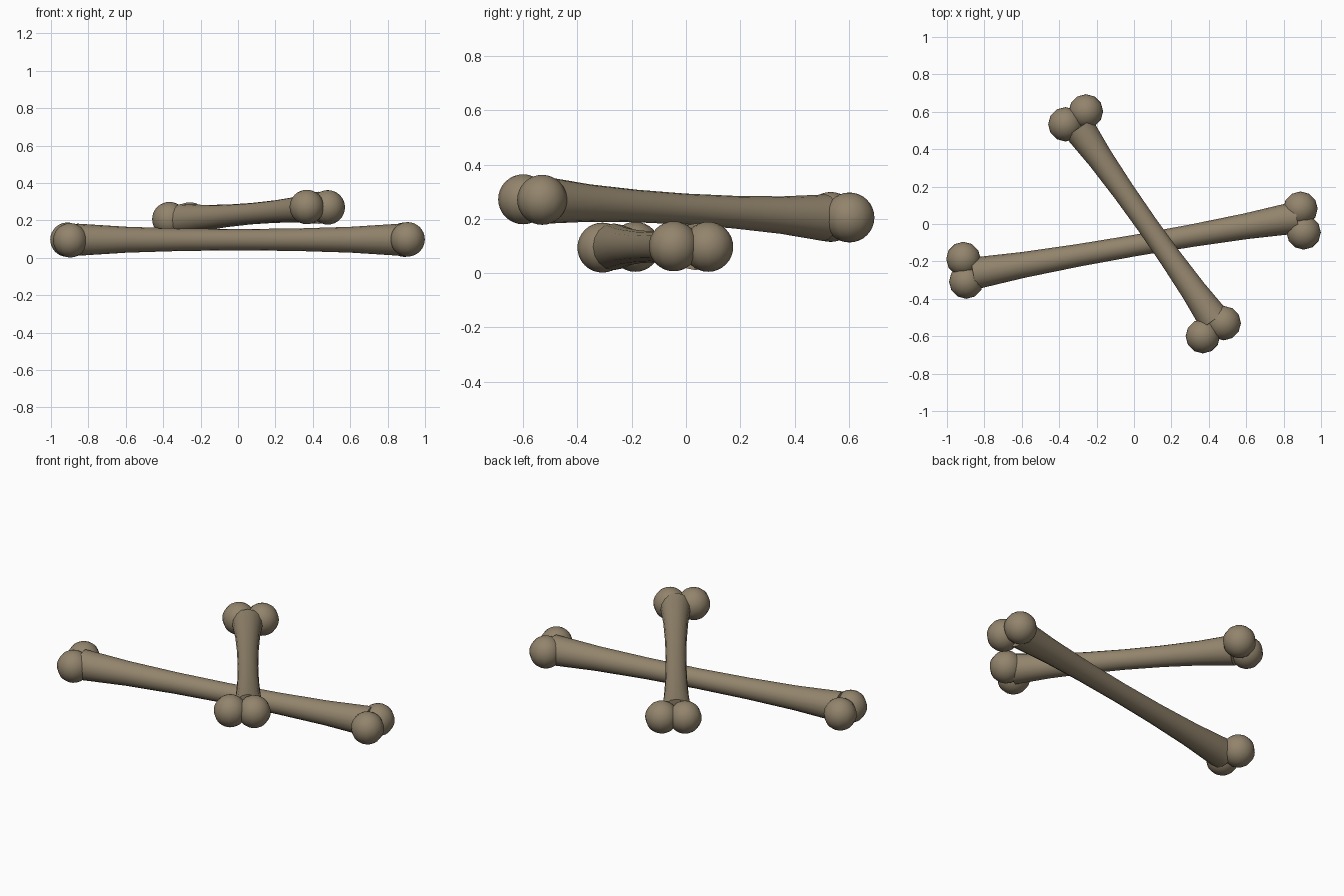
import bpy, bmesh, math
from mathutils import Vector, Matrix

cube = bpy.data.objects.get("Cube")
if cube:
    bpy.data.objects.remove(cube)

# Single bone colour
bone_mat = bpy.data.materials.new("dull bone brown")
bone_mat.use_nodes = True
colour = (0.29, 0.232, 0.152, 1)
bone_mat.diffuse_color = colour
bsdf = next(n for n in bone_mat.node_tree.nodes if n.type == 'BSDF_PRINCIPLED')
bsdf.inputs["Base Color"].default_value = colour
bsdf.inputs["Roughness"].default_value = 0.8

# Shaft profile: position along the half length, radius
HALF = [(0, 0.057), (0.35, 0.06), (0.69, 0.069), (1, 0.086)]
PROFILE = [(-t, r) for t, r in reversed(HALF[1:])] + HALF
SIDES = 16


def finish(name, bm):
    mesh = bpy.data.meshes.new(name)
    bmesh.ops.recalc_face_normals(bm, faces=bm.faces)
    bm.to_mesh(mesh)
    bm.free()
    mesh.materials.append(bone_mat)
    obj = bpy.data.objects.new(name, mesh)
    bpy.context.collection.objects.link(obj)
    bpy.ops.object.select_all(action='DESELECT')
    obj.select_set(True)
    bpy.context.view_layer.objects.active = obj
    bpy.ops.object.shade_smooth_by_angle(angle=math.radians(50))
    return obj


def shaft(name, start, end):
    """Waisted shaft, flaring towards both ends."""
    start, end = Vector(start), Vector(end)
    axis = (end - start).normalized()
    side = axis.cross(Vector((0, 0, 1))).normalized()
    up = side.cross(axis)
    bm = bmesh.new()
    rings = []
    for t, r in PROFILE:
        centre = start.lerp(end, (t + 1) / 2)
        angles = [math.tau * i / SIDES for i in range(SIDES)]
        rings.append([bm.verts.new(centre + r * (side * math.cos(a) + up * math.sin(a)))
                      for a in angles])
    for a, b in zip(rings, rings[1:]):
        for i in range(SIDES):
            j = (i + 1) % SIDES
            bm.faces.new((a[i], a[j], b[j], b[i]))
    bm.faces.new(rings[0])
    bm.faces.new(rings[-1])
    finish(name, bm)


def knob(name, centre, radius=0.092):
    """Rounded knuckle at a bone end."""
    bm = bmesh.new()
    bmesh.ops.create_uvsphere(bm, u_segments=12, v_segments=16, radius=radius,
                              matrix=Matrix.Translation(centre))
    finish(name, bm)


# Long lower bone
shaft("lower_bone_shaft", (-0.86, -0.265, 0.097), (0.87, 0.035, 0.097))
knob("lower_bone_right_back_knob", (-0.912, -0.187, 0.097))
knob("lower_bone_right_front_knob", (-0.897, -0.308, 0.094))
knob("lower_bone_left_back_knob", (0.89, 0.082, 0.097))
knob("lower_bone_left_front_knob", (0.907, -0.045, 0.099))

# Short upper bone resting across it
shaft("upper_bone_shaft", (-0.293, 0.51, 0.204), (0.431, -0.515, 0.268))
knob("upper_bone_back_left_knob", (-0.257, 0.602, 0.205))
knob("upper_bone_back_right_knob", (-0.367, 0.533, 0.207))
knob("upper_bone_front_right_knob", (0.368, -0.6, 0.272))
knob("upper_bone_front_left_knob", (0.48, -0.53, 0.27))
